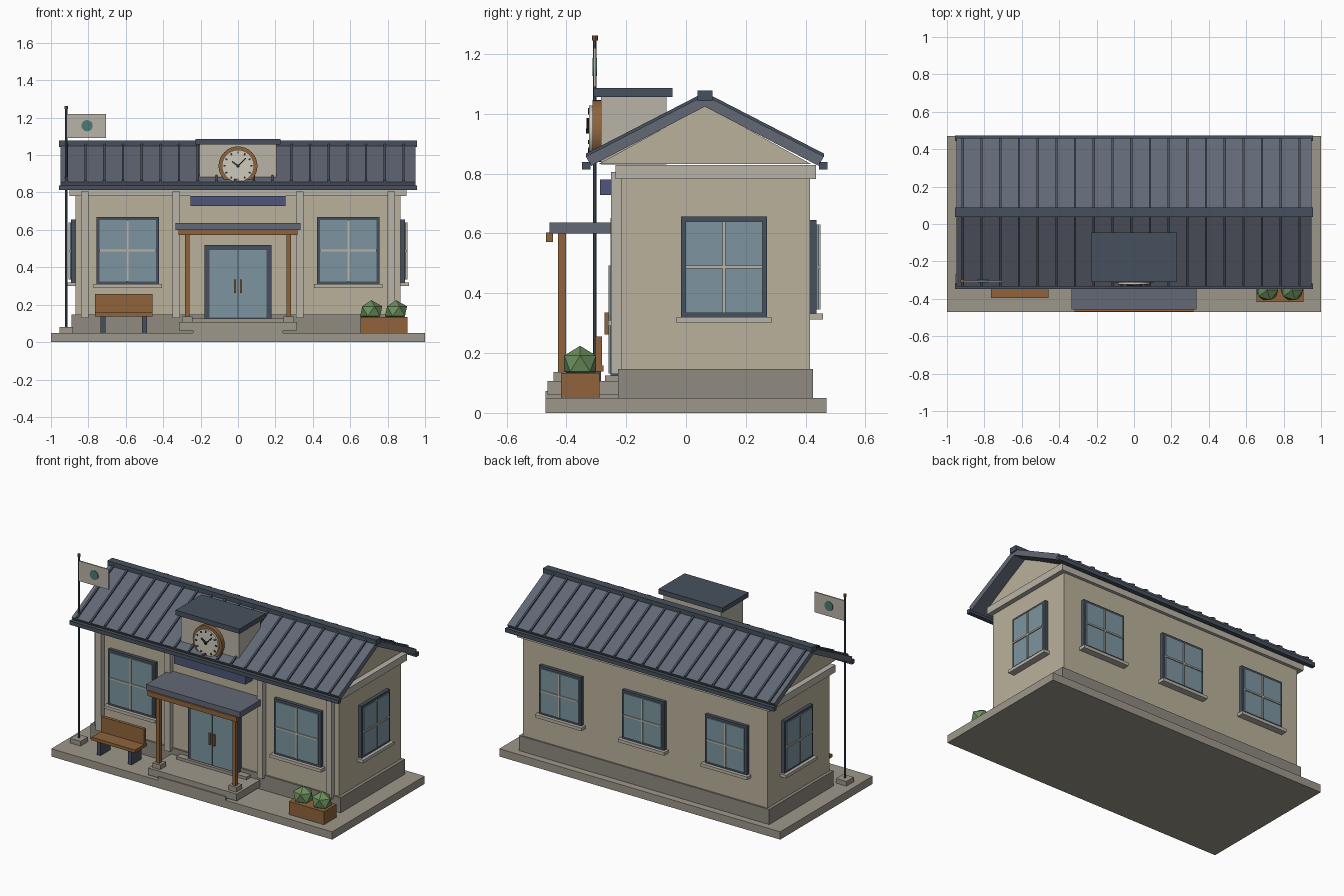
import bpy, bmesh
from math import pi, sin, cos, atan2
from mathutils import Matrix, Vector

if "Cube" in bpy.data.objects:
    bpy.data.objects.remove(bpy.data.objects["Cube"])


def mat(name, r, g, b):
    m = bpy.data.materials.new(name)
    m.diffuse_color = [(c / 255) ** 2.2 for c in (r, g, b)] + [1]
    m.use_nodes = True
    m.node_tree.nodes["Principled BSDF"].inputs["Base Color"].default_value = m.diffuse_color
    return m


WALL = mat("wall", 186, 176, 154)
TRIM = mat("trim", 184, 178, 166)
STONE = mat("stone", 156, 150, 138)
PLINTH = mat("plinth", 142, 137, 127)
ROOF = mat("roof", 98, 104, 116)
DARK = mat("dark_metal", 72, 82, 94)
GLASS = mat("glass", 124, 148, 160)
WOOD = mat("wood", 142, 100, 62)
SIGN = mat("sign_blue", 78, 88, 122)
LEAF = mat("leaf", 108, 142, 92)
TEAL = mat("teal", 76, 120, 116)
INK = mat("ink", 45, 45, 48)
FACE = mat("dial", 205, 200, 186)


def finish(name, bm, m):
    bmesh.ops.recalc_face_normals(bm, faces=bm.faces)
    me = bpy.data.meshes.new(name)
    bm.to_mesh(me)
    bm.free()
    me.materials.append(m)
    ob = bpy.data.objects.new(name, me)
    bpy.context.collection.objects.link(ob)
    return ob


def box(name, x, y, z, m, xf=Matrix()):
    """Box from (min, max) ranges, optionally transformed."""
    bm = bmesh.new()
    size = Matrix.Diagonal((x[1] - x[0], y[1] - y[0], z[1] - z[0], 1))
    mid = Matrix.Translation(((x[0] + x[1]) / 2, (y[0] + y[1]) / 2, (z[0] + z[1]) / 2))
    bmesh.ops.create_cube(bm, size=1, matrix=xf @ mid @ size)
    return finish(name, bm, m)


def prism(name, pts, x0, x1, m):
    """Extrude a (y, z) profile along x."""
    bm = bmesh.new()
    f = bm.faces.new([bm.verts.new((x0, y, z)) for y, z in pts])
    g = bmesh.ops.extrude_face_region(bm, geom=[f])["geom"]
    bmesh.ops.translate(bm, vec=(x1 - x0, 0, 0), verts=[v for v in g if isinstance(v, bmesh.types.BMVert)])
    return finish(name, bm, m)


def disc(name, r, depth, loc, m, axis="Y", n=32):
    bm = bmesh.new()
    rot = Matrix.Rotation(pi / 2, 4, "X") if axis == "Y" else Matrix()
    bmesh.ops.create_cone(bm, cap_ends=True, segments=n, radius1=r, radius2=r, depth=depth,
                          matrix=Matrix.Translation(loc) @ rot)
    ob = finish(name, bm, m)
    for p in ob.data.polygons:
        p.use_smooth = len(p.vertices) == 4
    ob.data.set_sharp_from_angle(angle=0.6)
    return ob


def window(name, loc, angle, w, z0, z1):
    """Framed four-pane window; local -y points out of the wall."""
    xf = Matrix.Translation(loc) @ Matrix.Rotation(angle, 4, "Z")
    h, zm = w / 2, (z0 + z1) / 2
    box(name + "_frame", (-h, h), (-.022, .01), (z0, z1), DARK, xf)
    box(name + "_glass", (-h + .016, h - .016), (-.029, 0), (z0 + .014, z1 - .016), GLASS, xf)
    box(name + "_mullion", (-.005, .005), (-.035, 0), (z0 + .014, z1 - .016), TRIM, xf)
    box(name + "_bar", (-h + .016, h - .016), (-.035, 0), (zm - .005, zm + .005), TRIM, xf)
    box(name + "_sill", (-h - .015, h + .015), (-.043, .01), (z0 - .02, z0), TRIM, xf)


# Base and walls
box("ground_slab", (-1, 1), (-.47, .47), (0, .05), STONE)
box("plinth", (-.89, .89), (-.228, .425), (.05, .147), PLINTH)
box("walls", (-.87, .87), (-.217, .415), (.147, .79), WALL)
box("cornice", (-.9, .9), (-.235, .435), (.782, .828), TRIM)
for i, x in enumerate((-.82, -.33, .33, .82)):
    box(f"pilaster_{i}", (x - .02, x + .02), (-.25, -.21), (.13, .805), TRIM)

# Roof with standing seams
RY, HALF = .063, .398
prism("gable", [(RY - .355, .832), (RY + .355, .832), (RY, 1.028)], -.868, .868, WALL)
prism("roof", [(RY, 1.062), (RY - HALF, .857), (RY - HALF + .018, .826), (RY, 1.024),
               (RY + HALF - .018, .826), (RY + HALF, .857)], -.95, .95, ROOF)
box("ridge_cap", (-.957, .957), (RY - .025, RY + .025), (1.042, 1.077), DARK)
for s in (-1, 1):
    edge = sorted((RY + s * (HALF - .016), RY + s * (HALF + .012)))
    box("eave_trim", (-.957, .957), edge, (.813, .838), DARK)
    for i in range(19):
        x = -.915 + i * .1
        prism("roof_seam", [(RY, 1.06), (RY + s * HALF, .855), (RY + s * HALF, .867), (RY, 1.072)],
              x - .006, x + .006, DARK)

# Clock dormer
box("dormer", (-.205, .205), (-.285, -.065), (.83, 1.056), TRIM)
box("dormer_cap", (-.228, .228), (-.31, -.045), (1.056, 1.087), DARK)
CZ = .942
disc("clock_rim", .104, .03, (0, -.297, CZ), WOOD)
disc("clock_dial", .086, .016, (0, -.316, CZ), FACE)
disc("clock_hub", .008, .014, (0, -.328, CZ), INK, n=12)


def clock_bar(name, a, r0, r1, w, y):
    xf = Matrix.Translation((0, 0, CZ)) @ Matrix.Rotation(a, 4, "Y")
    box(name, (-w / 2, w / 2), (y, -.32), (r0, r1), INK, xf)


for i in range(12):
    clock_bar("hour_tick", i * pi / 6, .066, .078, .008, -.328)
clock_bar("hour_hand", -pi / 3.4, -.008, .04, .008, -.331)
clock_bar("minute_hand", pi / 4, -.008, .06, .006, -.333)

# Windows
for s in (-1, 1):
    window("front_window", (s * .59, -.217, 0), 0, .335, .31, .668)
    window("side_window", (s * .87, .127, 0), s * pi / 2, .288, .32, .656)
for x in (-.59, 0, .59):
    window("back_window", (x, .415, 0), pi, .3, .332, .645)

# Sign board
box("sign_board", (-.255, .255), (-.288, -.21), (.728, .78), SIGN)

# Double door
box("door_frame", (-.178, .178), (-.253, -.21), (.12, .52), DARK)
for s in (-1, 1):
    box("door_leaf", sorted((s * .003, s * .152)), (-.259, -.22), (.132, .492), GLASS)
    box("door_handle", sorted((s * .01, s * .021)), (-.272, -.25), (.262, .335), WOOD)

# Steps and porch
box("lower_step", (-.24, .24), (-.47, -.22), (.05, .073), STONE)
box("landing", (-.315, .315), (-.463, -.22), (.062, .107), STONE)
box("door_step", (-.25, .25), (-.27, -.22), (.107, .125), STONE)
box("canopy", (-.335, .335), (-.457, -.21), (.6, .637), ROOF)
box("canopy_beam", (-.318, .318), (-.468, -.445), (.572, .603), WOOD)
for s in (-1, 1):
    x = s * .271
    box("porch_post", (x - .012, x + .012), (-.428, -.402), (.13, .6), WOOD)
    box("post_base", (x - .028, x + .028), (-.443, -.387), (.107, .137), STONE)

# Bench
box("bench_seat", (-.765, -.457), (-.395, -.275), (.138, .158), WOOD)
box("bench_back", (-.765, -.457), (-.302, -.281), (.152, .256), WOOD)
for x in (-.722, -.5):
    box("bench_leg", (x - .013, x + .013), (-.385, -.284), (.05, .14), DARK)

# Planter with low-poly shrubs
box("planter", (.655, .905), (-.418, -.29), (.05, .134), WOOD)
for x in (.712, .845):
    bm = bmesh.new()
    bmesh.ops.create_icosphere(bm, subdivisions=1, radius=.066,
                               matrix=Matrix.Translation((x, -.354, .165)) @ Matrix.Diagonal((1, .95, .9, 1)))
    finish("shrub", bm, LEAF)

# Flagpole
FX, FY = -.918, -.305
box("pole_base", (FX - .037, FX + .037), (FY - .037, FY + .037), (.05, .08), STONE)
disc("flag_pole", .006, 1.17, (FX, FY, .665), DARK, "Z", 10)
disc("pole_finial", .01, .017, (FX, FY, 1.254), WOOD, "Z", 10)
box("flag", (FX + .004, -.705), (FY - .004, FY + .004), (1.09, 1.22), TRIM)
disc("flag_roundel", .03, .016, (-.807, FY, 1.157), TEAL, n=20)
